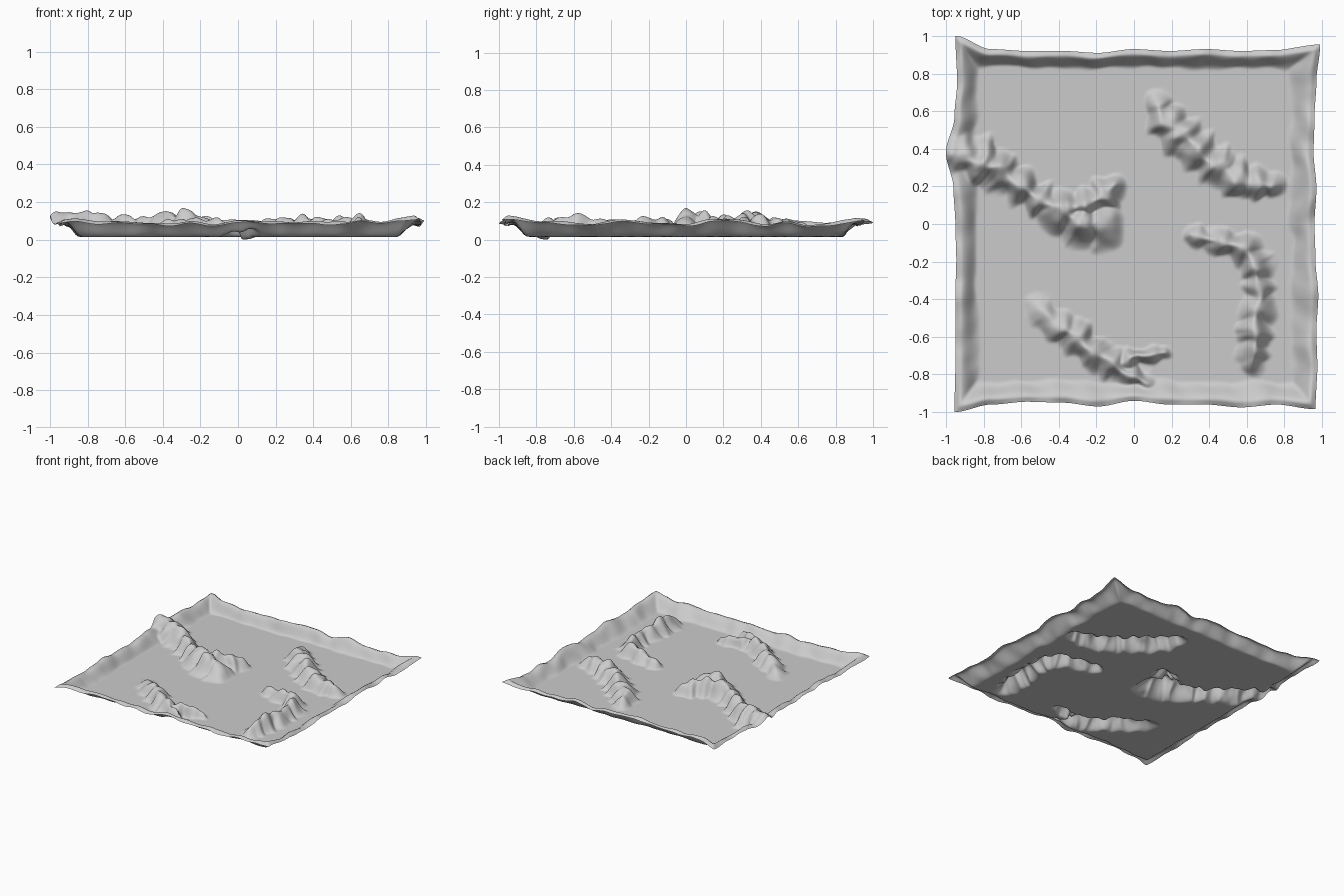
import bpy, bmesh, math
from mathutils import Vector, noise

if "Cube" in bpy.data.objects:
    bpy.data.objects.remove(bpy.data.objects["Cube"])

N = 200          # grid cells per side
E = 0.95         # nominal half size before the border is pulled outwards
FLOOR = 0.016

# Border outlines, sampled evenly from -1 to 1 along each side
BACK = [1.0, .93, .92, .92, .91, .93, .92, .93, .92, .925, .955]
FRONT = [1.0, .96, .945, .95, .97, .94, .96, .96, .975, .96, .985]
LEFT = [.955, .95, .95, .95, .945, .95, .96, 1.0, .955, .94, .95]
RIGHT = [.965, .975, .97, .98, .965, .96, .97, .955, .96, .97, .99]

# Mountain ridges: crest points as (x, y, height, half width)
RIDGES = [
    [(-.95, .38, .13, .17), (-.86, .35, .145, .15), (-.72, .28, .115, .12),
     (-.55, .17, .105, .10), (-.40, .07, .115, .11), (-.28, .0, .155, .13), (-.19, -.01, .11, .13)],
    [(-.36, .07, .12, .10), (-.22, .11, .12, .10), (-.10, .19, .085, .09)],
    [(.13, .63, .075, .10), (.2, .52, .10, .12), (.3, .42, .105, .125), (.45, .3, .10, .12),
     (.6, .22, .10, .11), (.74, .2, .075, .08)],
    [(.3, -.05, .06, .06), (.45, -.08, .09, .08), (.59, -.13, .10, .09), (.66, -.23, .10, .10),
     (.66, -.45, .09, .10), (.64, -.6, .11, .10), (.64, -.73, .08, .09)],
    [(-.5, -.46, .045, .08), (-.33, -.59, .10, .10), (-.2, -.70, .09, .09),
     (-.08, -.77, .095, .08), (.07, -.85, .06, .06)],
    [(-.10, -.76, .085, .07), (.03, -.70, .08, .06), (.17, -.69, .05, .055)],
]


def smooth(a, b, x):
    t = min(1, max(0, (x - a) / (b - a)))
    return t * t * (3 - 2 * t)


def sample(table, t):
    f = min(1, max(0, (t + 1) / 2)) * (len(table) - 1)
    i = min(int(f), len(table) - 2)
    k = smooth(0, 1, f - i)
    return table[i] * (1 - k) + table[i + 1] * k


def rough(x, y, s, seed):
    return noise.noise(Vector((x * s, y * s, seed)))


# Height of one ridge, with side gullies running across it
def ridge_height(path, x, y, seed):
    best, along = 0, 0
    for (ax, ay, ah, aw), (bx, by, bh, bw) in zip(path, path[1:]):
        dx, dy = bx - ax, by - ay
        length = math.hypot(dx, dy)
        k = min(1, max(0, ((x - ax) * dx + (y - ay) * dy) / length ** 2))
        d = math.hypot(x - ax - k * dx, y - ay - k * dy)
        w = (aw + (bw - aw) * k) * (1 + .22 * math.sin((along + k * length) * 52 + seed))
        if d < w:
            t = d / w
            h = (ah + (bh - ah) * k) * (1 - smooth(0, 1, t) ** .9)
            h *= 1 + .16 * math.sin((along + k * length) * 52 + seed) * (.4 + t)
            best = max(best, h)
        along += length
    return best


# Raised, outward curling border
def rim_height(u, v):
    d = min(E - abs(u), E - abs(v))
    if d > .18:
        return 0
    corner = smooth(.75, E, abs(u)) * smooth(.75, E, abs(v))
    foot = .125 + .03 * rough(u, v, 8, 5.3)
    top = .082 + .02 * corner + .028 * rough(u, v, 7, 2.1)
    return top * smooth(foot, .022, d) - (.012 + .012 * corner) * smooth(.03, 0, d)


def surface(u, v):
    px, py = smooth(.8, E, abs(u)), smooth(.8, E, abs(v))
    x = u + math.copysign(px, u) * (sample(RIGHT if u > 0 else LEFT, v / E) - E)
    y = v + math.copysign(py, v) * (sample(BACK if v > 0 else FRONT, u / E) - E)
    wx = x + .03 * rough(x, y, 9, 1.7)
    wy = y + .03 * rough(x, y, 9, 8.4)
    h = max(ridge_height(p, wx, wy, i * 1.9) for i, p in enumerate(RIDGES))
    h *= 1 + .22 * rough(x, y, 14, 3.3)
    r = rim_height(u, v)
    z = FLOOR + (h ** 4 + max(r, 0) ** 4) ** .25
    # small hollow beside the front ridge
    z -= .016 * max(0, 1 - math.hypot(x - .03, y + .75) / .06) ** .5 if h < .01 else 0
    return x, y, z


# Terrain sheet
bm = bmesh.new()
rows = [[bm.verts.new(surface(-E + 2 * E * i / N, -E + 2 * E * j / N))
         for i in range(N + 1)] for j in range(N + 1)]
for j in range(N):
    for i in range(N):
        bm.faces.new((rows[j][i], rows[j][i + 1], rows[j + 1][i + 1], rows[j + 1][i]))
bmesh.ops.smooth_vert(bm, verts=[v for v in bm.verts if v.co.z > FLOOR + .001 and not v.is_boundary],
                      factor=.5, use_axis_x=True, use_axis_y=True, use_axis_z=True)
low = min(v.co.z for v in bm.verts)
for v in bm.verts:
    v.co.z -= low
mesh = bpy.data.meshes.new("mountain_terrain")
bm.to_mesh(mesh)
bm.free()
for p in mesh.polygons:
    p.use_smooth = True
bpy.context.collection.objects.link(bpy.data.objects.new("mountain_terrain", mesh))
